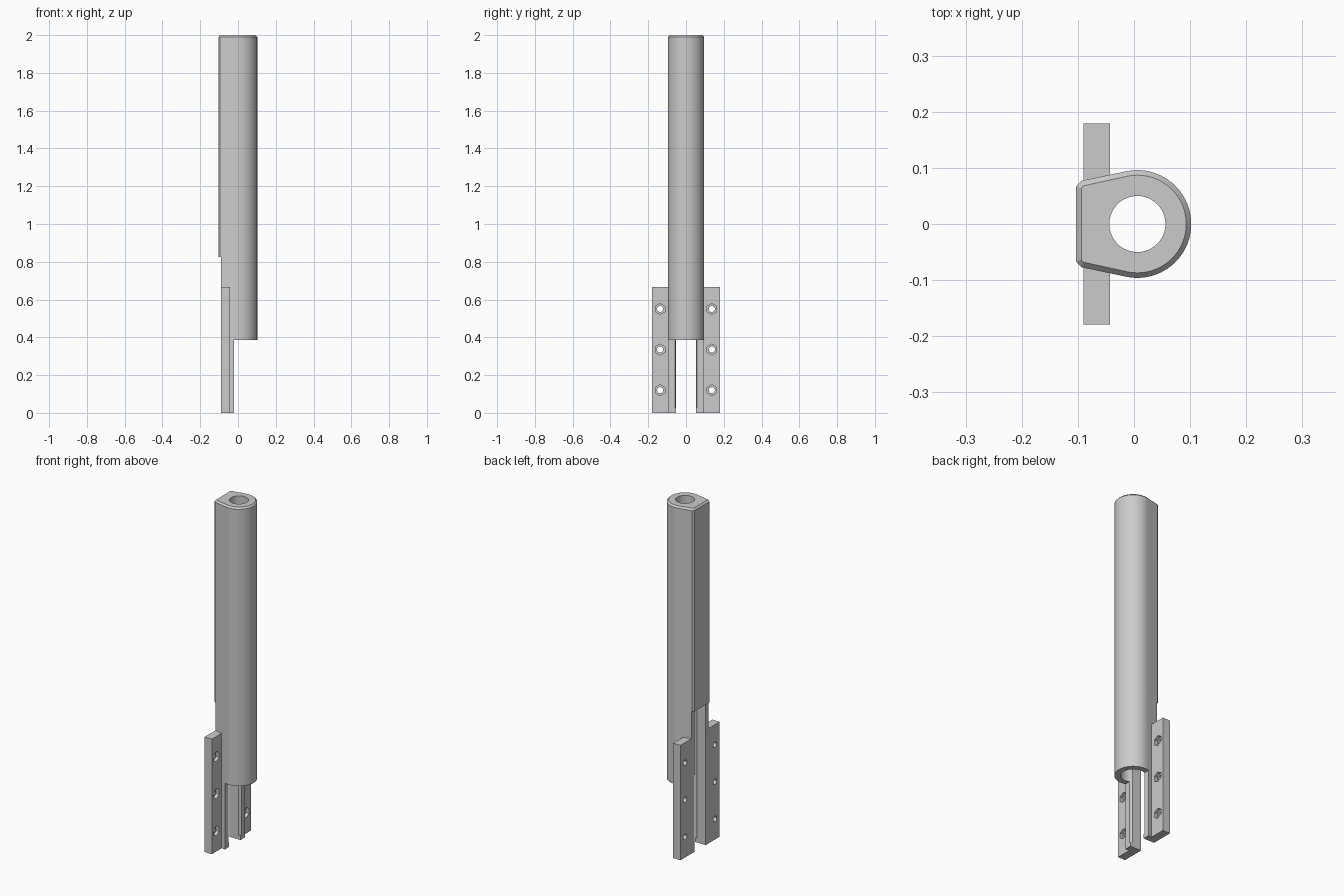
import bpy, bmesh, math

cube = bpy.data.objects.get("Cube")
if cube:
    bpy.data.objects.remove(cube, do_unlink=True)

grey = bpy.data.materials.new("plain grey")
grey.use_nodes = True
colour = (0.6, 0.6, 0.6, 1)
grey.diffuse_color = colour
grey.node_tree.nodes["Principled BSDF"].inputs["Base Color"].default_value = colour

AXIS = 0.006      # x of the bore axis
BARREL_Z = 0.385  # lower end of the round barrel
SLOT_Z = 0.825    # upper end of the rear slot


def loft(name, rings):
    """Solid through matching closed rings."""
    bm = bmesh.new()
    loops = [[bm.verts.new(p) for p in ring] for ring in rings]
    n = len(loops[0])
    for a, b in zip(loops, loops[1:]):
        for i in range(n):
            j = (i + 1) % n
            bm.faces.new((a[i], a[j], b[j], b[i]))
    bm.faces.new(loops[0][::-1])
    bm.faces.new(loops[-1])
    bmesh.ops.recalc_face_normals(bm, faces=bm.faces)
    mesh = bpy.data.meshes.new(name)
    bm.to_mesh(mesh)
    bm.free()
    mesh.materials.append(grey)
    ob = bpy.data.objects.new(name, mesh)
    bpy.context.collection.objects.link(ob)
    return ob


def box(name, x0, x1, y0, y1, z0, z1):
    base = [(x0, y0), (x1, y0), (x1, y1), (x0, y1)]
    return loft(name, [[(x, y, z) for x, y in base] for z in (z0, z1)])


def upright(name, r, z0, z1):
    ring = [(AXIS + r * math.cos(i * math.tau / 64), r * math.sin(i * math.tau / 64)) for i in range(64)]
    return loft(name, [[(x, y, z) for x, y in ring] for z in (z0, z1)])


def along_x(name, sides, r, x0, x1, y, z):
    ring = [(y + r * math.sin(i * math.tau / sides), z + r * math.cos(i * math.tau / sides)) for i in range(sides)]
    return loft(name, [[(x, a, b) for a, b in ring] for x in (x0, x1)])


def cut(target, cutters):
    bpy.context.view_layer.objects.active = target
    for c in cutters:
        mod = target.modifiers.new("cut", "BOOLEAN")
        mod.operation, mod.solver, mod.object = "DIFFERENCE", "EXACT", c
        bpy.ops.object.modifier_apply(modifier=mod.name)
        bpy.data.objects.remove(c, do_unlink=True)


def outline(d, z):
    """Round front, tapering sides and flat back, drawn in by d."""
    r = 0.096 - d
    pts = []
    for i in range(49):
        a = math.radians(-102 + 204 * i / 48)
        pts.append((AXIS + r * math.cos(a), r * math.sin(a), z))
    corner = [(-0.094 + d * 0.4, 0.077 - d), (-0.103 + d, 0.067 - d * 0.4)]
    pts += [(x, y, z) for x, y in corner]
    pts += [(x, -y, z) for x, y in reversed(corner)]
    return pts


# Barrel with chamfered top, bore, rear slot and cut-away lower end
barrel = loft("barrel", [outline(0, 0), outline(0, 1.99), outline(0.009, 2)])
cut(barrel, [
    upright("bore", 0.05, -0.1, 2.1),
    upright("wide_bore", 0.065, 0.025, SLOT_Z),
    box("slot", -0.2, AXIS, -0.052, 0.052, -0.1, SLOT_Z),
    box("back_relief", -0.2, -0.09, -0.2, 0.2, -0.1, SLOT_Z),
    box("front_relief", -0.02, 0.3, -0.2, 0.2, -0.1, BARREL_Z),
])

# Side flanges with bolt holes and hexagonal nut pockets
flanges = []
for side, name in ((1, "back_flange"), (-1, "front_flange")):
    y0, y1 = sorted((side * 0.078, side * 0.179))
    flange = box(name, -0.09, -0.043, y0, y1, 0, 0.667)
    tools = []
    for z in (0.12, 0.335, 0.55):
        tools.append(along_x("bolt_hole", 24, 0.016, -0.2, 0.1, side * 0.137, z))
        tools.append(along_x("nut_pocket", 6, 0.029, -0.062, 0.1, side * 0.137, z))
    cut(flange, tools)
    flanges.append(flange)

# Smooth the round surfaces, keep the edges crisp
bpy.ops.object.select_all(action="DESELECT")
for ob in [barrel] + flanges:
    ob.select_set(True)
bpy.context.view_layer.objects.active = barrel
bpy.ops.object.shade_smooth_by_angle(angle=math.radians(20))
